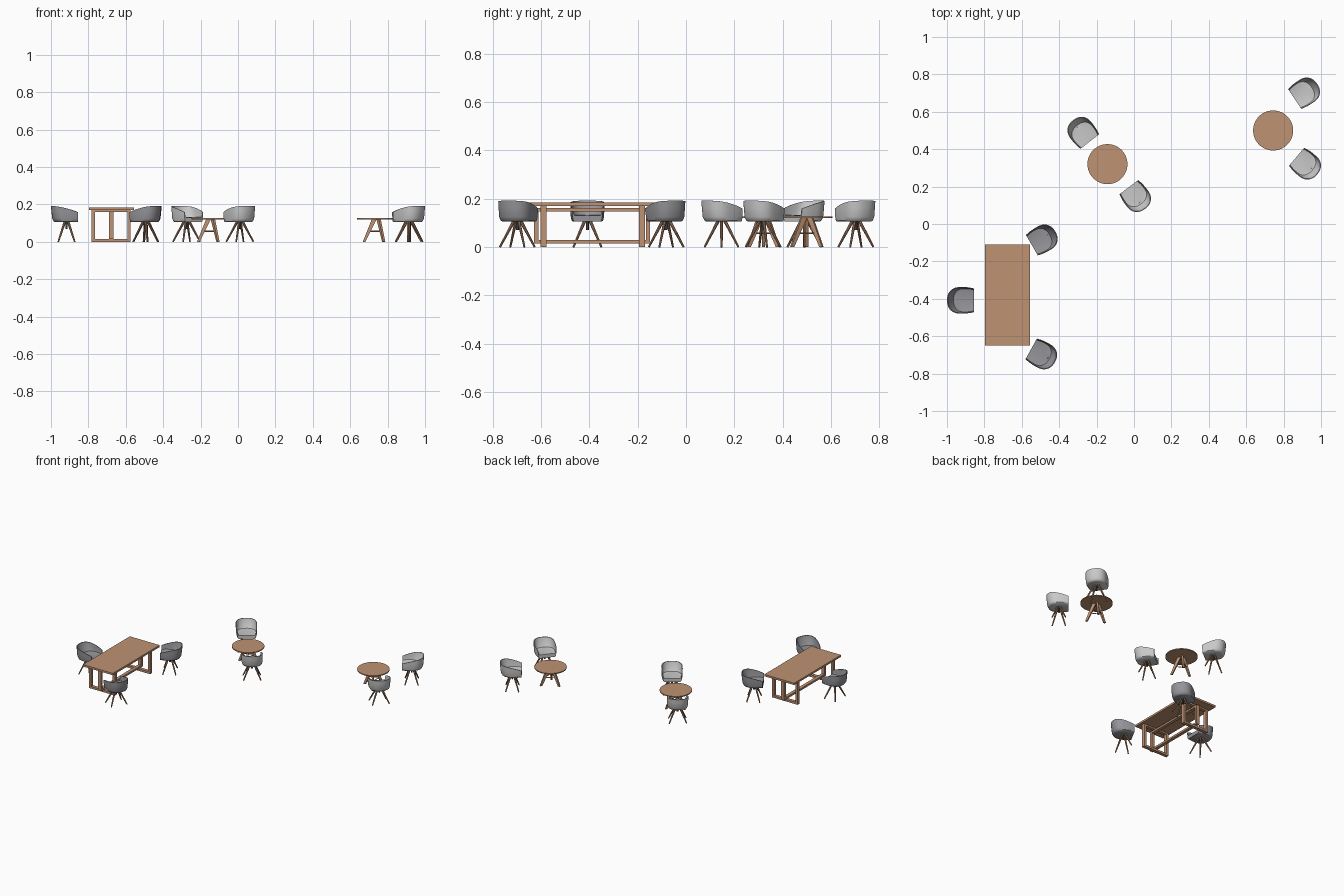
import bpy, bmesh, math
from mathutils import Vector, Matrix

if "Cube" in bpy.data.objects:
    bpy.data.objects.remove(bpy.data.objects["Cube"])


def material(name, rgb):
    m = bpy.data.materials.new(name)
    m.diffuse_color = (*rgb, 1)
    m.use_nodes = True
    m.node_tree.nodes["Principled BSDF"].inputs["Base Color"].default_value = m.diffuse_color
    return m


WOOD = material("oak wood", (0.52, 0.29, 0.175))
LEGWOOD = material("leg wood", (0.42, 0.23, 0.14))
DARK = material("dark grey fabric", (0.30, 0.30, 0.32))
LIGHT = material("light grey fabric", (0.58, 0.58, 0.58))
METAL = material("dark metal", (0.05, 0.05, 0.05))


def finish(bm, name, mat, matrix=Matrix(), smooth=False):
    bmesh.ops.remove_doubles(bm, verts=bm.verts, dist=1e-5)
    bmesh.ops.recalc_face_normals(bm, faces=bm.faces)
    me = bpy.data.meshes.new(name)
    bm.to_mesh(me)
    bm.free()
    ob = bpy.data.objects.new(name, me)
    bpy.context.collection.objects.link(ob)
    me.materials.append(mat)
    ob.matrix_world = matrix
    if smooth:
        bpy.ops.object.select_all(action='DESELECT')
        ob.select_set(True)
        bpy.context.view_layer.objects.active = ob
        bpy.ops.object.shade_smooth_by_angle(angle=math.radians(40))
    return ob


def add_box(bm, lo, hi):
    lo, hi = Vector(lo), Vector(hi)
    size = hi - lo
    bmesh.ops.create_cube(bm, size=1, matrix=Matrix.Translation((lo + hi) / 2)
                          @ Matrix.Diagonal((*size, 1)))


def add_strut(bm, a, b, ra, rb, segs=8):
    # tapered bar from a to b
    a, b = Vector(a), Vector(b)
    d = b - a
    mat = Matrix.Translation((a + b) / 2) @ d.to_track_quat('Z', 'Y').to_matrix().to_4x4()
    bmesh.ops.create_cone(bm, cap_ends=True, segments=segs, radius1=ra, radius2=rb,
                          depth=d.length, matrix=mat)


def add_board(bm, a, b, wa, wb, thick, ang):
    # flat tapered leg lying in the vertical plane at the given angle
    out = Vector((math.cos(ang), math.sin(ang), 0))
    side = Vector((-math.sin(ang), math.cos(ang), 0)) * thick / 2
    rings = []
    for (r, z), w in ((a, wa), (b, wb)):
        rings.append([bm.verts.new(out * (r + s * w / 2) + side * t + Vector((0, 0, z)))
                      for s, t in ((-1, -1), (1, -1), (1, 1), (-1, 1))])
    for r in rings:
        bm.faces.new(r)
    for i in range(4):
        j = (i + 1) % 4
        bm.faces.new((rings[0][i], rings[0][j], rings[1][j], rings[1][i]))


# ---- tub chair, facing local +x
FRONT, BACK, HALF = 0.0625, 0.083, 0.071


def outline():
    pts = [(FRONT, -0.063), (0.045, -0.067), (0.025, -0.070), (0.005, -HALF)]
    n = 20
    for i in range(n + 1):
        a = math.pi * i / n
        c, s = math.cos(a), math.sin(a)
        e = 0.88   # slightly squared back
        pts.append((-0.012 - (BACK - 0.012) * s ** e, -HALF * math.copysign(abs(c) ** e, c)))
    return pts + [(x, -y) for x, y in pts[3::-1]]


def rim_height(x):
    u = max(0.0, (x + BACK) / (FRONT + BACK))
    return 0.192 - 0.033 * u ** 1.6


# section levels: x scale, y scale, height, share of the rim height
LEVELS = [(0.85, 0, 0.105, 0), (0.85, 0.82, 0.105, 0), (0.90, 0.92, 0.110, 0),
          (0.955, 0.97, 0.125, 0), (0.985, 0.99, 0.125, 0.6), (1, 1, 0, 1),
          (0.97, 0.95, 0, 1), (0.90, 0.92, 0.13, 0.5), (0.76, 0.87, 0.132, 0),
          (0.70, 0.80, 0.130, 0), (0.70, 0, 0.132, 0)]


def chair(i, x, y, deg, fabric):
    place = Matrix.Translation((x, y, 0)) @ Matrix.Rotation(math.radians(deg), 4, 'Z')
    # shell with seat
    bm = bmesh.new()
    secs = []
    for px, py in outline():
        sec = []
        for sx, sy, z, f in LEVELS:
            zz = z * (1 - f) + rim_height(px) * f
            sec.append(bm.verts.new((FRONT - (FRONT - px) * sx, py * sy, zz)))
        secs.append(sec)
    for a, b in zip(secs, secs[1:]):
        for k in range(len(LEVELS) - 1):
            bm.faces.new((a[k], a[k + 1], b[k + 1], b[k]))
    # front end: seat edge and arm ends as strips between outer and inner levels
    for s in (secs[0], secs[-1]):
        for quad in ((0, 1, 9, 10), (1, 2, 8, 9), (2, 3, 8), (3, 4, 7, 8), (4, 5, 6, 7)):
            bm.faces.new([s[q] for q in quad])
    finish(bm, f"chair_{i}_shell", fabric, place, True)
    # splayed legs
    bm = bmesh.new()
    for sx in (-1, 1):
        for sy in (-1, 1):
            add_strut(bm, (sx * 0.044, sy * 0.058, 0), (sx * 0.009, sy * 0.012, 0.107),
                      0.0042, 0.007)
    finish(bm, f"chair_{i}_legs", LEGWOOD, place, True)
    # swivel post
    bm = bmesh.new()
    add_strut(bm, (0, 0, 0.07), (0, 0, 0.107), 0.006, 0.006, 12)
    finish(bm, f"chair_{i}_post", METAL, place, True)


CHAIRS = [(-0.917, -0.408, 0, DARK), (-0.492, -0.082, 210, DARK), (-0.495, -0.698, 151, DARK),
          (-0.275, 0.490, -52, LIGHT), (0.010, 0.147, 127, LIGHT),
          (0.911, 0.703, 214, LIGHT), (0.917, 0.319, 140, LIGHT)]
for i, c in enumerate(CHAIRS, 1):
    chair(i, *c)

# ---- round tables on three legs
for i, (x, y) in enumerate([(-0.142, 0.32), (0.744, 0.50)], 1):
    place = Matrix.Translation((x, y, 0))
    bm = bmesh.new()
    add_strut(bm, (0, 0, 0.120), (0, 0, 0.127), 0.107, 0.107, 64)
    finish(bm, f"round_table_{i}_top", WOOD, place, True)
    bm = bmesh.new()
    angles = [math.radians(a) for a in (60, 180, 300)]
    for a in angles:
        add_board(bm, (0.070, 0), (0.016, 0.12), 0.014, 0.026, 0.012, a)
    # stretchers between the legs
    for a in angles:
        b = a + math.radians(120)
        p, q = [Vector((0.045 * math.cos(t), 0.045 * math.sin(t), 0.057)) for t in (a, b)]
        add_strut(bm, p, q, 0.003, 0.003, 6)
    finish(bm, f"round_table_{i}_legs", WOOD, place)

# ---- long table
X0, X1, Y0, Y1 = -0.797, -0.556, -0.65, -0.11
bm = bmesh.new()
add_box(bm, (X0, Y0, 0.171), (X1, Y1, 0.185))
finish(bm, "long_table_top", WOOD)

# end frames
for name, ya in (("front", -0.602), ("back", -0.194)):
    yb = ya + 0.024
    bm = bmesh.new()
    for xa in (-0.783, -0.592):
        add_box(bm, (xa, ya, 0), (xa + 0.018, yb, 0.171))
    add_box(bm, (-0.765, ya, 0), (-0.592, yb, 0.015))
    add_box(bm, (-0.765, ya, 0.160), (-0.592, yb, 0.171))
    finish(bm, f"long_table_{name}_frame", WOOD)

# lengthwise loop linking the frames
bm = bmesh.new()
LX0, LX1, LY0, LY1 = -0.690, -0.666, -0.628, -0.148
for z in (0.015, 0.147):
    add_box(bm, (LX0, LY0, z), (LX1, LY1, z + 0.014))
for y in (LY0, LY1 - 0.018):
    add_box(bm, (LX0, y, 0.029), (LX1, y + 0.018, 0.147))
finish(bm, "long_table_loop", WOOD)
